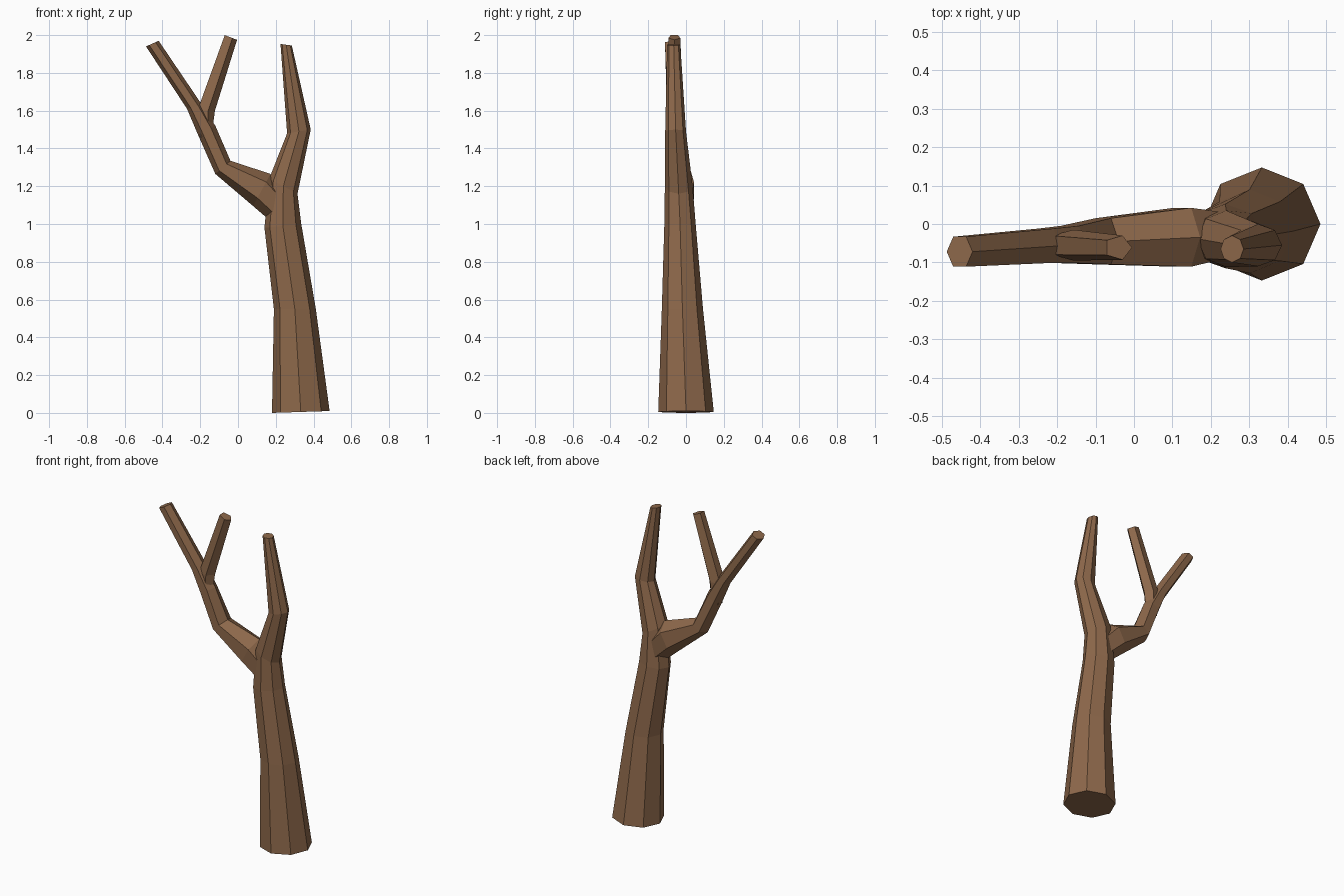
import bpy, bmesh, math

if "Cube" in bpy.data.objects:
    bpy.data.objects.remove(bpy.data.objects["Cube"])

bark = bpy.data.materials.new("bark")
bark.diffuse_color = (0.27, 0.14, 0.07, 1)
bark.use_nodes = True
bark.node_tree.nodes["Principled BSDF"].inputs["Base Color"].default_value = bark.diffuse_color


def limb(name, sides, sections):
    """Loft a faceted limb; each section is (left xz, right xz, front y, back y)."""
    bm = bmesh.new()
    angles = [2 * math.pi * i / sides for i in range(sides)]
    cmin, cmax = min(map(math.cos, angles)), max(map(math.cos, angles))
    smax = max(map(math.sin, angles))
    rings = []
    for (x0, z0), (x1, z1), y0, y1 in sections:
        ring = []
        for a in angles:
            t = (math.cos(a) - cmin) / (cmax - cmin)
            s = math.sin(a) / smax
            ring.append(bm.verts.new((x0 + (x1 - x0) * t,
                                      (y0 + y1) / 2 + s * (y1 - y0) / 2,
                                      z0 + (z1 - z0) * t)))
        rings.append(ring)
    for a, b in zip(rings, rings[1:]):
        for i in range(sides):
            j = (i + 1) % sides
            bm.faces.new((a[i], a[j], b[j], b[i]))
    bm.faces.new(rings[0][::-1])
    bm.faces.new(rings[-1])
    bmesh.ops.recalc_face_normals(bm, faces=bm.faces)
    mesh = bpy.data.meshes.new(name)
    bm.to_mesh(mesh)
    bm.free()
    mesh.materials.append(bark)
    obj = bpy.data.objects.new(name, mesh)
    bpy.context.collection.objects.link(obj)
    return obj


# Trunk running up into the right fork
trunk = limb("tree_trunk", 8, [
    ((0.18, 0.0), (0.485, 0.01), -0.147, 0.147),
    ((0.19, 0.55), (0.412, 0.55), -0.128, 0.09),
    ((0.14, 0.98), (0.335, 1.0), -0.115, 0.052),
    ((0.165, 1.24), (0.315, 1.16), -0.112, 0.035),
    ((0.26, 1.48), (0.385, 1.50), -0.11, 0.0),
    ((0.225, 1.953), (0.285, 1.945), -0.10, -0.03),
])

# Left branch bending up into the outer twig
branch = limb("left_branch", 6, [
    ((0.19, 1.0), (0.25, 1.17), -0.09, 0.03),
    ((0.08, 1.095), (0.172, 1.265), -0.111, 0.042),
    ((-0.12, 1.265), (-0.04, 1.335), -0.105, 0.015),
    ((-0.215, 1.48), (-0.12, 1.52), -0.102, -0.005),
    ((-0.27, 1.61), (-0.19, 1.63), -0.101, -0.012),
    ((-0.487, 1.94), (-0.42, 1.97), -0.111, -0.033),
])

# Inner twig
twig = limb("inner_twig", 5, [
    ((-0.20, 1.46), (-0.14, 1.47), -0.09, -0.02),
    ((-0.215, 1.60), (-0.122, 1.60), -0.095, -0.015),
    ((-0.07, 2.0), (-0.005, 1.975), -0.093, -0.03),
])

# Fuse the limbs into one skin
for part in (branch, twig):
    mod = trunk.modifiers.new("fuse", 'BOOLEAN')
    mod.operation = 'UNION'
    mod.solver = 'EXACT'
    mod.object = part
    bpy.context.view_layer.objects.active = trunk
    bpy.ops.object.modifier_apply(modifier=mod.name)
    bpy.data.objects.remove(part)
